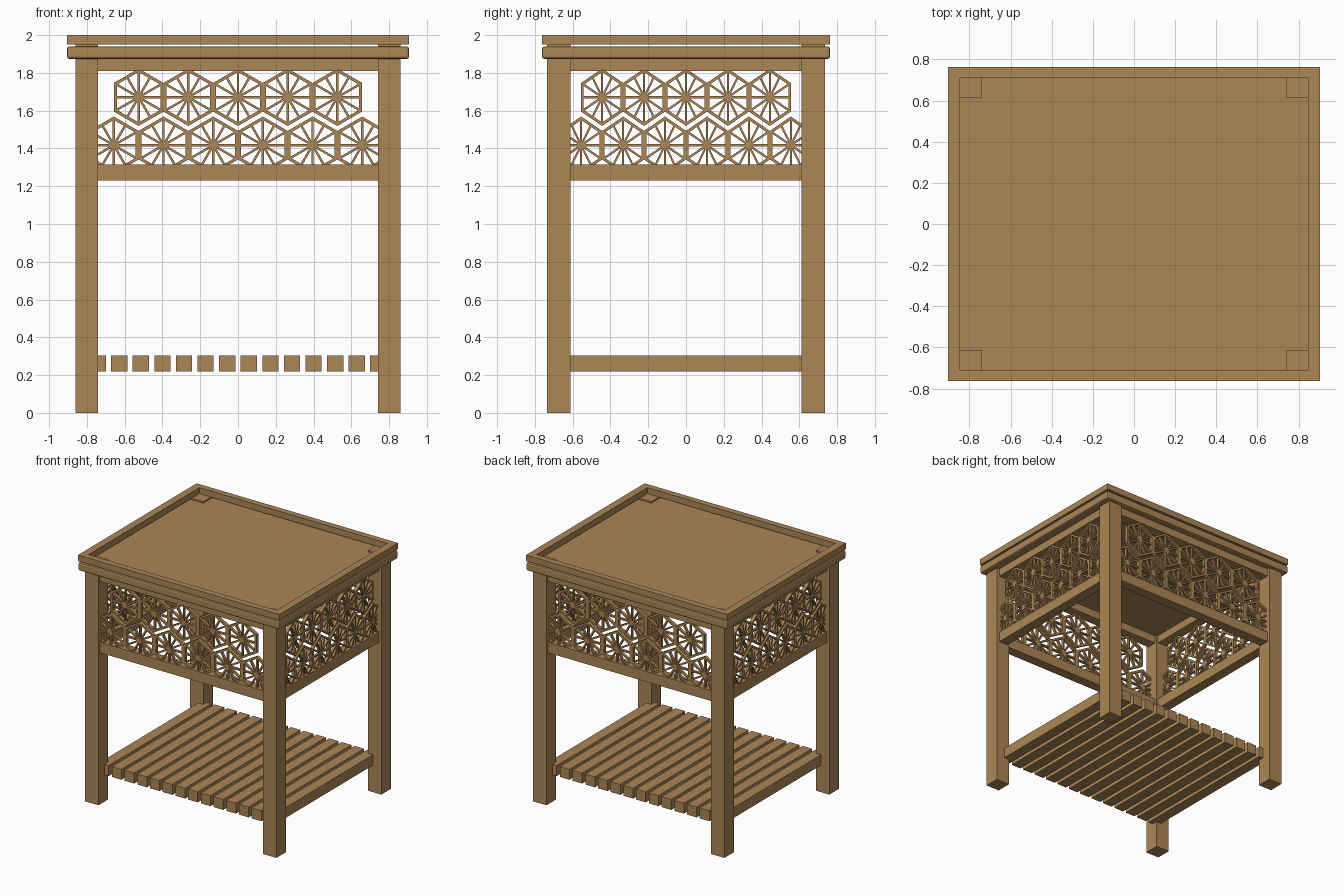
import bpy, bmesh
from math import radians, cos, pi
from mathutils import Matrix, Vector

cube = bpy.data.objects.get("Cube")
if cube:
    bpy.data.objects.remove(cube)

wood = bpy.data.materials.new("warm_oak")
wood.use_nodes = True
OAK = (0.41, 0.24, 0.093, 1)
wood.diffuse_color = OAK
wood.node_tree.nodes["Principled BSDF"].inputs["Base Color"].default_value = OAK


def finish(bm, name):
    mesh = bpy.data.meshes.new(name)
    bm.to_mesh(mesh)
    bm.free()
    mesh.materials.append(wood)
    ob = bpy.data.objects.new(name, mesh)
    bpy.context.collection.objects.link(ob)
    return ob


def add_box(bm, centre, size, turn=Matrix()):
    matrix = Matrix.Translation(centre) @ turn @ Matrix.Diagonal((*size, 1))
    bmesh.ops.create_cube(bm, size=1, matrix=matrix)


def box(name, x, y, z):
    """Box from (low, high) ranges on each axis."""
    bm = bmesh.new()
    add_box(bm, [(a + b) / 2 for a, b in (x, y, z)], [b - a for a, b in (x, y, z)])
    return finish(bm, name)


def span(sign, inner, outer):
    return tuple(sorted((sign * inner, sign * outer)))


# Legs
for sx, side in ((-1, "right"), (1, "left")):
    for sy, end in ((-1, "front"), (1, "back")):
        box(f"{end}_{side}_leg", span(sx, 0.74, 0.86), span(sy, 0.612, 0.735), (0, 1.952))

# Table top with softened edges
top = box("table_top", (-0.905, 0.905), (-0.762, 0.762), (1.874, 1.94))
bevel = top.modifiers.new("soft_edges", "BEVEL")
bevel.width = 0.012
bevel.segments = 2

# Raised rim and the rails between the legs
for s, end, side in ((-1, "front", "right"), (1, "back", "left")):
    box(f"{end}_rim", (-0.905, 0.905), span(s, 0.712, 0.762), (1.95, 2))
    box(f"{side}_rim", span(s, 0.845, 0.905), (-0.712, 0.712), (1.95, 2))
    for level, z in (("upper", (1.81, 1.88)), ("lower", (1.23, 1.315))):
        box(f"{end}_{level}_rail", (-0.75, 0.75), span(s, 0.63, 0.712), z)
        box(f"{side}_{level}_rail", span(s, 0.755, 0.837), (-0.62, 0.62), z)

# Shelf slats
bm = bmesh.new()
for i in range(14):
    add_box(bm, (-0.743 + i * 0.1143, 0, 0.262), (0.086, 1.32, 0.085))
finish(bm, "shelf_slats")

# Hexagon lattice panels, drawn in the xz plane
PITCH, BAR, DEPTH = 0.263, 0.016, 0.026
APOTHEM = PITCH / 2 - BAR / 2
RADIUS = APOTHEM / cos(pi / 6)


def add_hexagon(bm, x, z):
    centre = Vector((x, 0, z))
    for k in range(12):
        turn = Matrix.Rotation(radians(30 * k), 4, "Y")
        reach = APOTHEM if k % 2 == 0 else RADIUS
        # Spoke
        add_box(bm, centre + turn @ Vector((reach / 2, 0, 0)), (reach, DEPTH * 0.8, 0.012), turn)
        # Frame side
        if k % 2 == 0:
            add_box(bm, centre + turn @ Vector((APOTHEM, 0, 0)), (BAR, DEPTH, RADIUS + 0.009), turn)
    # Hub
    hub = Matrix.Translation(centre) @ Matrix.Rotation(pi / 2, 4, "X")
    bmesh.ops.create_cone(bm, cap_ends=True, segments=12, radius1=0.024, radius2=0.024,
                          depth=DEPTH, matrix=hub)


def lattice(name, angle, offset, squeeze):
    bm = bmesh.new()
    for count, z in ((5, 1.671), (6, 1.417)):
        for i in range(count):
            add_hexagon(bm, (i - (count - 1) / 2) * PITCH, z)
    place = (Matrix.Rotation(radians(angle), 4, "Z") @ Matrix.Translation((0, -offset, 0))
             @ Matrix.Diagonal((squeeze, 1, 1, 1)))
    bmesh.ops.transform(bm, matrix=place, verts=bm.verts)
    finish(bm, name)


lattice("front_lattice", 0, 0.69, 1)
lattice("back_lattice", 180, 0.69, 1)
lattice("left_lattice", 90, 0.815, 0.844)
lattice("right_lattice", -90, 0.815, 0.844)
